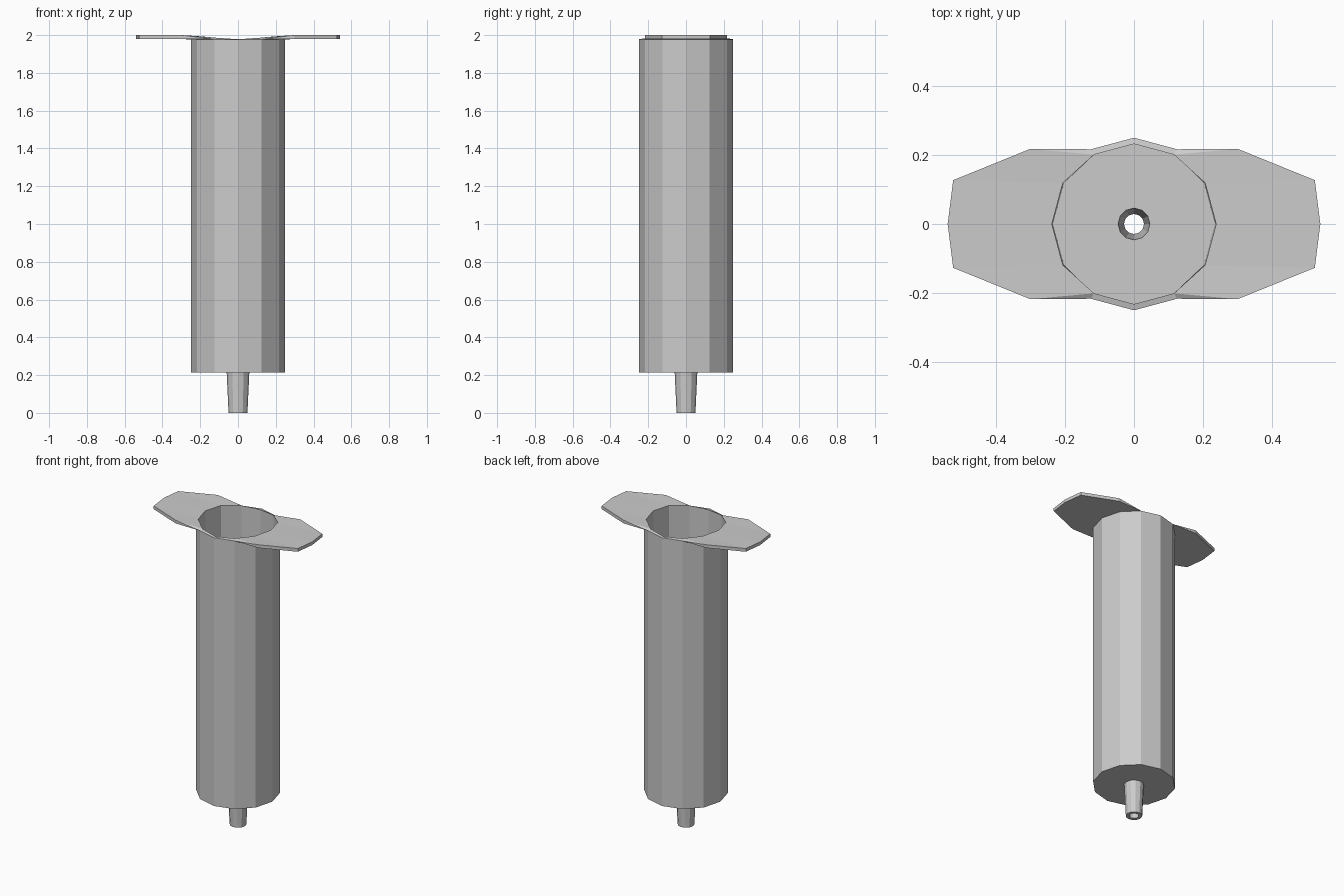
import bpy, bmesh
from math import cos, sin, tau

if "Cube" in bpy.data.objects:
    bpy.data.objects.remove(bpy.data.objects["Cube"])

N = 12
bm = bmesh.new()


def ring(r, z):
    return [bm.verts.new((r * cos(tau * i / N), r * sin(tau * i / N), z)) for i in range(N)]


def bridge(a, b):
    for i in range(N):
        j = (i + 1) % N
        bm.faces.new((a[i], a[j], b[j], b[i]))


# Revolved shell: inner wall, floor, hollow nozzle, outer wall
profile = [(0.235, 1.98), (0.235, 0.232), (0.046, 0.232), (0.029, 0.0),
           (0.05, 0.0), (0.06, 0.215), (0.25, 0.215), (0.25, 1.978)]
rings = [ring(r, z) for r, z in profile]
for a, b in zip(rings, rings[1:]):
    bridge(a, b)
inner, outer = rings[0], rings[-1]

# Dished mouth: the rim rises towards the finger grips
rim = {0: (0.238, 1.996), 1: (0.238, 1.994), 2: (0.232, 1.986), 3: (0.232, 1.978)}
for i, v in enumerate(inner):
    k = i % 6
    r, z = rim[min(k, 6 - k)]
    v.co = (r * cos(tau * i / N), r * sin(tau * i / N), z)

# Finger grips, one on each side
grip = [(0.30, -0.218), (0.524, -0.127), (0.54, 0.0), (0.524, 0.127), (0.30, 0.218)]
for s, start in ((1, -2), (-1, 4)):
    idx = [(start + k) % N for k in range(5)]
    top = [bm.verts.new((s * x, s * y, 2.0)) for x, y in grip]
    low = [bm.verts.new((s * x, s * y, 1.979)) for x, y in grip]
    for k in range(4):
        i, j = idx[k], idx[k + 1]
        bm.faces.new((inner[i], top[k], top[k + 1], inner[j]))
        bm.faces.new((outer[i], outer[j], low[k + 1], low[k]))
        bm.faces.new((top[k], low[k], low[k + 1], top[k + 1]))
    for k in (0, 4):
        bm.faces.new((top[k], low[k], outer[idx[k]]))
        bm.faces.new((top[k], outer[idx[k]], inner[idx[k]]))

# Low rim between the grips, front and back
for i in (2, 3, 8, 9):
    bm.faces.new((outer[i], outer[i + 1], inner[i + 1], inner[i]))

bmesh.ops.recalc_face_normals(bm, faces=bm.faces[:])
mesh = bpy.data.meshes.new("syringe_barrel")
bm.to_mesh(mesh)
bm.free()
bpy.context.collection.objects.link(bpy.data.objects.new("syringe_barrel", mesh))
